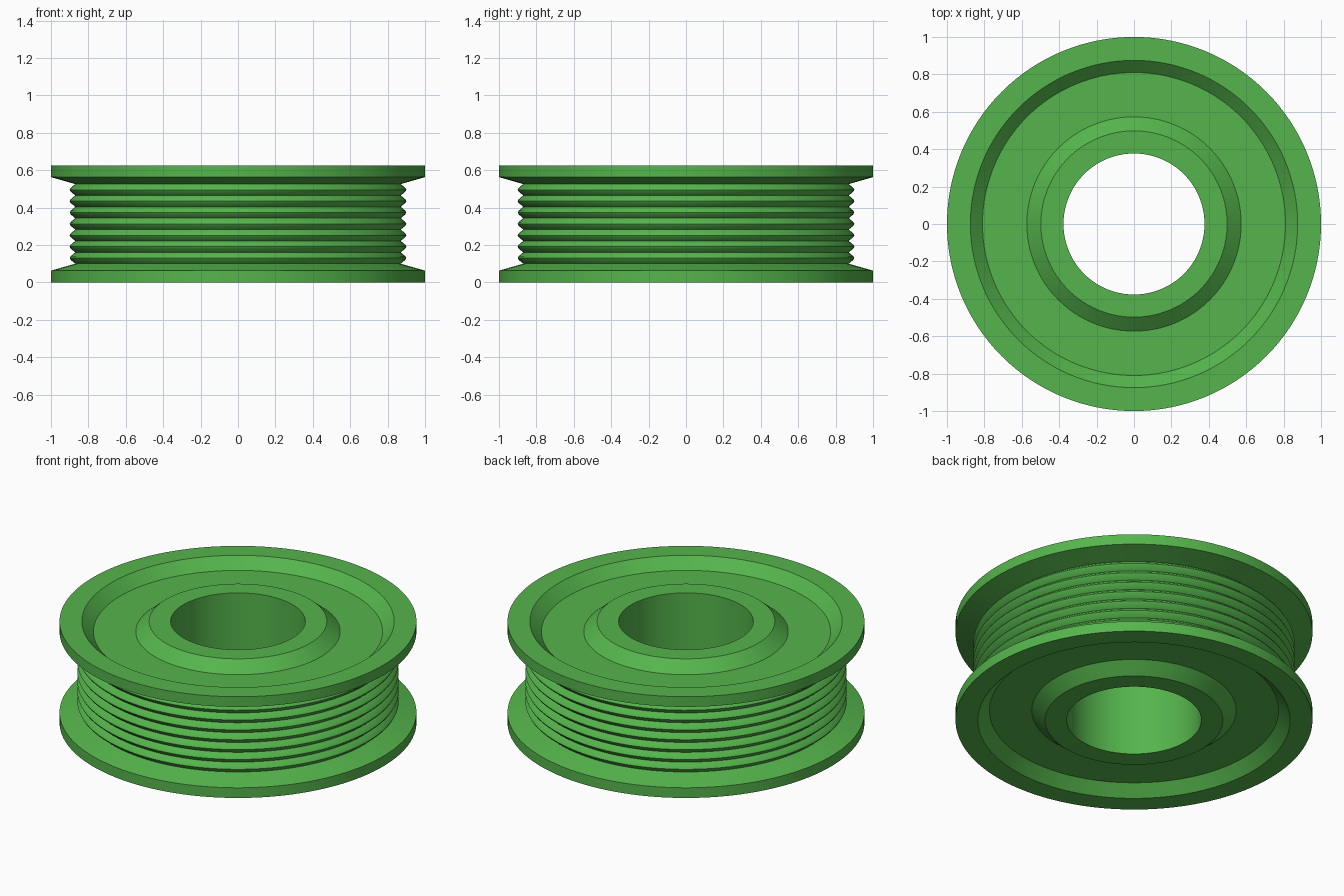
import bpy, bmesh, math

if "Cube" in bpy.data.objects:
    bpy.data.objects.remove(bpy.data.objects["Cube"])

SEGMENTS = 128
HEIGHT = 0.626
RIBS = 7
RIB_BOTTOM, RIB_TOP = 0.10, 0.526

# Lower half: bore, hub face, recessed web, rim and sloped flange (radius, z)
lower = [(0.377, 0.0), (0.498, 0.0), (0.573, 0.063), (0.81, 0.063),
         (0.875, 0.0), (1.0, 0.0), (1.0, 0.063)]
upper = [(r, HEIGHT - z) for r, z in reversed(lower)]

# Rounded belt ribs
pitch = (RIB_TOP - RIB_BOTTOM) / RIBS
ribs = []
for i in range(RIBS):
    for t, r in ((0, 0.87), (0.34, 0.895), (0.5, 0.9), (0.66, 0.895)):
        ribs.append((r, RIB_BOTTOM + (i + t) * pitch))
ribs.append((0.87, RIB_TOP))

profile = lower + ribs + upper

# Revolve the closed profile around z
bm = bmesh.new()
rings = []
for s in range(SEGMENTS):
    a = 2 * math.pi * s / SEGMENTS
    rings.append([bm.verts.new((r * math.cos(a), r * math.sin(a), z)) for r, z in profile])
n = len(profile)
for s in range(SEGMENTS):
    a, b = rings[s], rings[(s + 1) % SEGMENTS]
    for i in range(n):
        j = (i + 1) % n
        bm.faces.new((a[i], b[i], b[j], a[j]))
bmesh.ops.recalc_face_normals(bm, faces=bm.faces)

mesh = bpy.data.meshes.new("ribbed_pulley")
bm.to_mesh(mesh)
bm.free()

green = bpy.data.materials.new("green")
green.diffuse_color = (0.091, 0.462, 0.072, 1.0)
green.use_nodes = True
green.node_tree.nodes["Principled BSDF"].inputs["Base Color"].default_value = green.diffuse_color
mesh.materials.append(green)

pulley = bpy.data.objects.new("ribbed_pulley", mesh)
bpy.context.collection.objects.link(pulley)
bpy.context.view_layer.objects.active = pulley
pulley.select_set(True)
bpy.ops.object.shade_smooth_by_angle(angle=math.radians(30))
